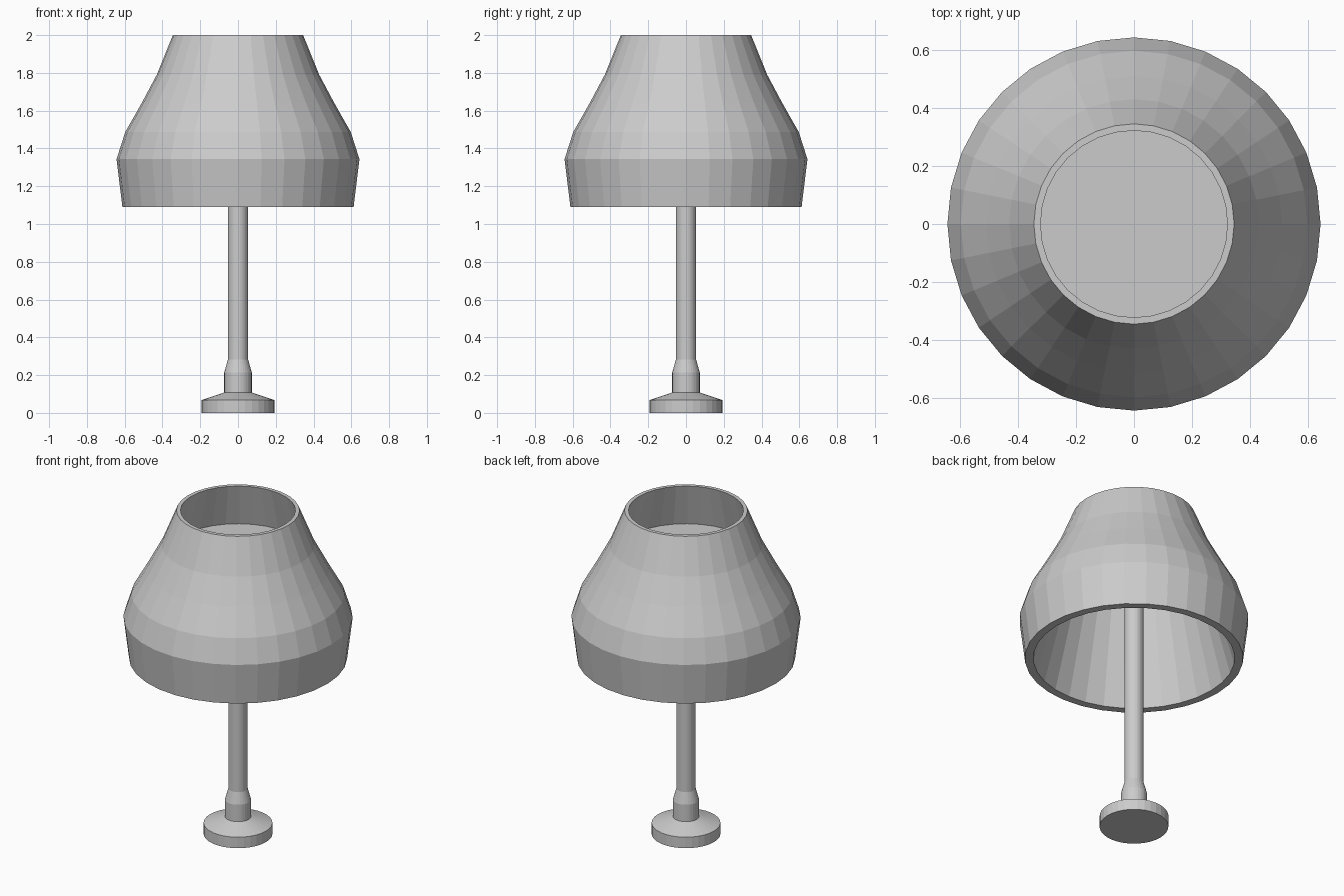
import bpy, bmesh, math

if "Cube" in bpy.data.objects:
    bpy.data.objects.remove(bpy.data.objects["Cube"])

SIDES = 32


def lathe(name, profile, closed=False):
    """Revolve (radius, height) points around z; close the loop or cap the ends."""
    bm = bmesh.new()
    rings = []
    for r, z in profile:
        rings.append([bm.verts.new((r * math.cos(2 * math.pi * i / SIDES),
                                    r * math.sin(2 * math.pi * i / SIDES), z))
                      for i in range(SIDES)])
    pairs = list(zip(rings, rings[1:]))
    if closed:
        pairs.append((rings[-1], rings[0]))
    for a, b in pairs:
        for i in range(SIDES):
            j = (i + 1) % SIDES
            bm.faces.new((a[i], a[j], b[j], b[i]))
    if not closed:
        bm.faces.new(rings[0][::-1])
        bm.faces.new(rings[-1])
    bmesh.ops.recalc_face_normals(bm, faces=bm.faces)
    mesh = bpy.data.meshes.new(name)
    bm.to_mesh(mesh)
    bm.free()
    obj = bpy.data.objects.new(name, mesh)
    bpy.context.collection.objects.link(obj)
    return obj


# Round foot with sloped top, collar and pole
lathe("foot_and_pole", [(0.193, 0), (0.193, 0.068), (0.073, 0.108), (0.073, 0.213),
                        (0.054, 0.282), (0.054, 1.72)])

# Hollow shade: curved outside, straight conical inside
lathe("shade", [(0.565, 1.09), (0.612, 1.09), (0.643, 1.343), (0.597, 1.487),
                (0.51, 1.64), (0.43, 1.79), (0.345, 2.0), (0.322, 2.0)], closed=True)

# Disc inside the shade that carries it on the pole
lathe("shade_disc", [(0.396, 1.72), (0.391, 1.735)])
